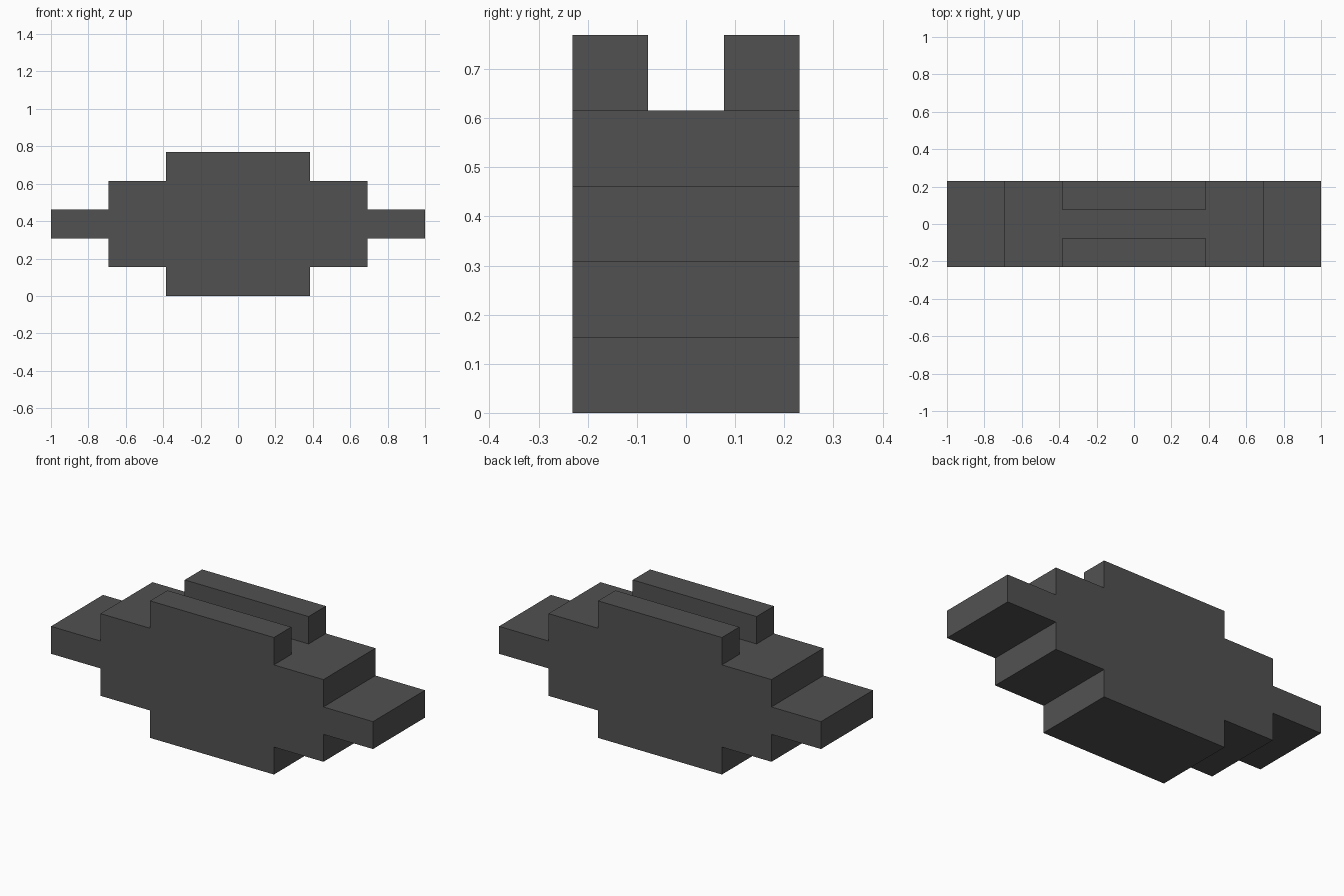
import bpy
import bmesh
from mathutils import Matrix

cube = bpy.data.objects.get("Cube")
if cube:
    bpy.data.objects.remove(cube, do_unlink=True)

U = 2 / 13          # one block step
HALF_DEPTH = 1.5 * U

grey = bpy.data.materials.new("dark grey")
grey.use_nodes = True
colour = (0.083, 0.083, 0.083, 1)
grey.diffuse_color = colour
grey.node_tree.nodes["Principled BSDF"].inputs["Base Color"].default_value = colour


def make_object(name, bm):
    bmesh.ops.recalc_face_normals(bm, faces=bm.faces[:])
    mesh = bpy.data.meshes.new(name)
    bm.to_mesh(mesh)
    bm.free()
    mesh.materials.append(grey)
    obj = bpy.data.objects.new(name, mesh)
    bpy.context.collection.objects.link(obj)
    return obj


# Stepped silhouette: half width of each layer, bottom to top, in steps
half_widths = [2.5, 4.5, 6.5, 4.5, 2.5]
right_edge = [(w * U, z * U) for i, w in enumerate(half_widths) for z in (i, i + 1)]
outline = right_edge + [(-x, z) for x, z in reversed(right_edge)]

# Body: silhouette extruded through the depth
bm = bmesh.new()
front = bm.faces.new([bm.verts.new((x, -HALF_DEPTH, z)) for x, z in outline])
extruded = bmesh.ops.extrude_face_region(bm, geom=[front], use_keep_orig=True)
back_verts = [g for g in extruded["geom"] if isinstance(g, bmesh.types.BMVert)]
bmesh.ops.translate(bm, verts=back_verts, vec=(0, 2 * HALF_DEPTH, 0))
body = make_object("stepped_body", bm)

# Slot: one step wide and deep, leaving two rails along the top
bm = bmesh.new()
bmesh.ops.create_cube(bm, size=1, matrix=Matrix.Translation((0, 0, 5 * U))
                      @ Matrix.Diagonal((6 * U, U, 2 * U, 1)))
slot = make_object("slot_cutter", bm)
slot.hide_render = True
slot.hide_set(True)

cut = body.modifiers.new("top_slot", 'BOOLEAN')
cut.operation = 'DIFFERENCE'
cut.solver = 'EXACT'
cut.object = slot

# Bake the cut and discard the cutter
depsgraph = bpy.context.evaluated_depsgraph_get()
cut_mesh = bpy.data.meshes.new_from_object(body.evaluated_get(depsgraph))
body.modifiers.clear()
body.data = cut_mesh
bpy.data.objects.remove(slot, do_unlink=True)
